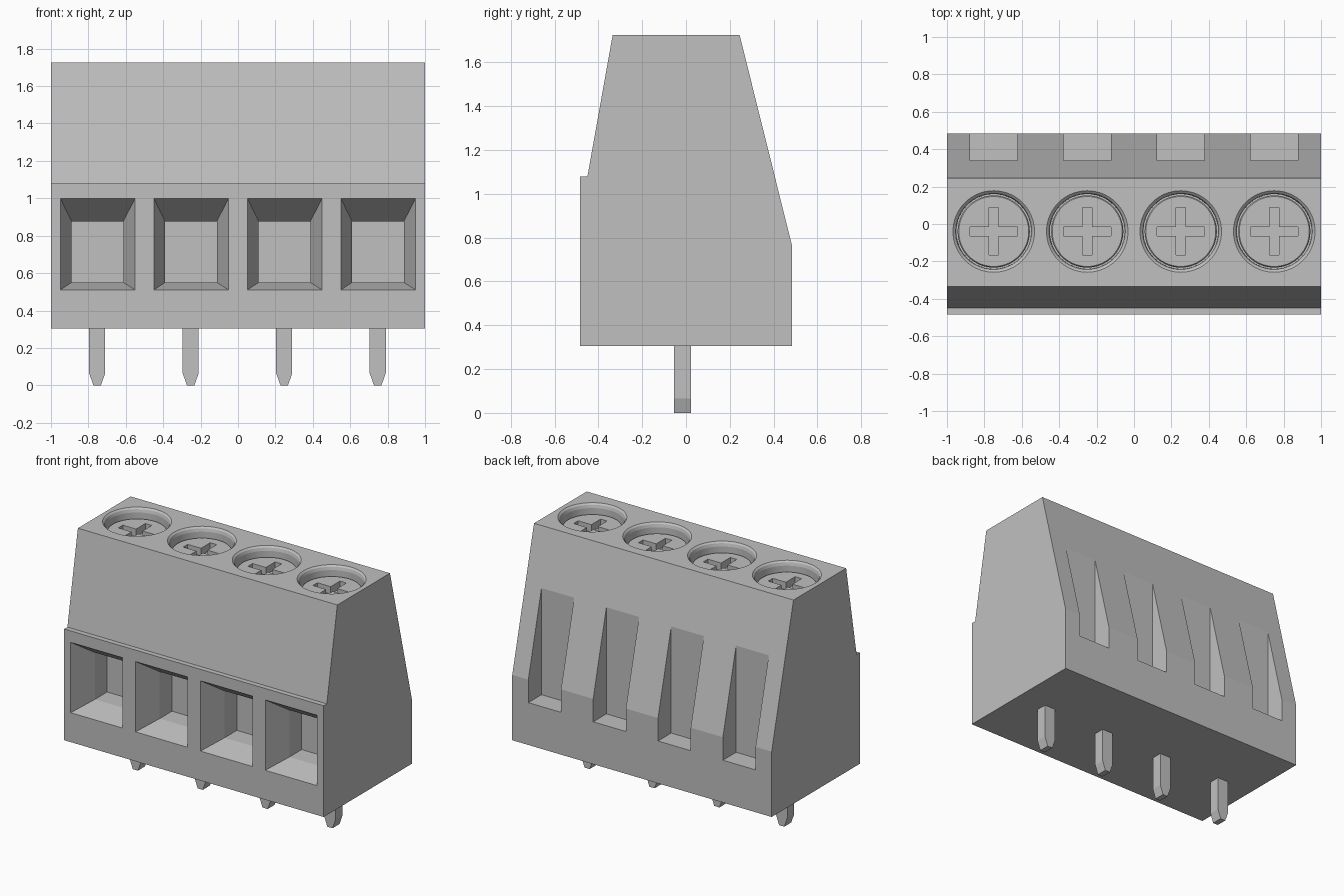
import bpy, bmesh, math

cube = bpy.data.objects.get("Cube")
if cube:
    bpy.data.objects.remove(cube, do_unlink=True)

grey = bpy.data.materials.new("plain grey")
grey.use_nodes = True
COL = (0.53, 0.53, 0.53, 1)
grey.diffuse_color = COL
grey.node_tree.nodes["Principled BSDF"].inputs["Base Color"].default_value = COL

POLES = [-0.75, -0.25, 0.25, 0.75]
SCREW_Y = -0.04


def make(name, lofts):
    """One object from several closed lofts; each loft is a list of point rings."""
    bm = bmesh.new()
    for rings in lofts:
        vs = [[bm.verts.new(p) for p in ring] for ring in rings]
        n = len(vs[0])
        for a, b in zip(vs, vs[1:]):
            for i in range(n):
                j = (i + 1) % n
                bm.faces.new((a[i], a[j], b[j], b[i]))
        bm.faces.new(vs[0][::-1])
        bm.faces.new(vs[-1])
    bmesh.ops.recalc_face_normals(bm, faces=bm.faces[:])
    me = bpy.data.meshes.new(name)
    bm.to_mesh(me)
    bm.free()
    me.materials.append(grey)
    ob = bpy.data.objects.new(name, me)
    bpy.context.collection.objects.link(ob)
    return ob


def activate(ob):
    bpy.ops.object.select_all(action='DESELECT')
    ob.select_set(True)
    bpy.context.view_layer.objects.active = ob


def cut(ob, cutter):
    """Subtract the cutter and discard it."""
    cutter.hide_render = True
    mod = ob.modifiers.new("cut", 'BOOLEAN')
    mod.operation = 'DIFFERENCE'
    mod.solver = 'EXACT'
    mod.object = cutter
    activate(ob)
    bpy.ops.object.modifier_apply(modifier=mod.name)
    bpy.data.objects.remove(cutter, do_unlink=True)


def smooth(ob, degrees):
    activate(ob)
    bpy.ops.object.shade_smooth_by_angle(angle=math.radians(degrees))


def circle(x, r, z, n=64):
    return [(x + r * math.cos(2 * math.pi * i / n),
             SCREW_Y + r * math.sin(2 * math.pi * i / n), z) for i in range(n)]


def rect_xz(x0, x1, z0, z1, y):
    return [(x0, y, z0), (x1, y, z0), (x1, y, z1), (x0, y, z1)]


# Housing: side profile extruded across the width
profile = [(-0.485, 0.305), (0.485, 0.305), (0.485, 0.76), (0.245, 1.725),
           (-0.335, 1.725), (-0.45, 1.08), (-0.485, 1.08)]
housing = make("housing", [[[(x, y, z) for y, z in profile] for x in (-1, 1)]])

# Wire entries: tapered funnel followed by a straight pocket
entries = []
for x in POLES:
    outer = (x - 0.2, x + 0.2, 0.51, 1.0)
    inner = (x - 0.14, x + 0.137, 0.55, 0.877)
    entries.append([rect_xz(*outer, -0.6), rect_xz(*outer, -0.485),
                    rect_xz(*inner, -0.305), rect_xz(*inner, -0.17)])
cut(housing, make("entry_cutter", entries))

# Screw wells with a rounded lip
cut(housing, make("well_cutter", [
    [circle(x, 0.218, 1.8), circle(x, 0.218, 1.725), circle(x, 0.207, 1.715),
     circle(x, 0.201, 1.695), circle(x, 0.2, 1.58)] for x in POLES]))

# Open slots in the sloping back
cut(housing, make("slot_cutter", [
    [rect_xz(x - 0.126, x + 0.126, 0.60, 1.5, y) for y in (0.34, 0.6)]
    for x in POLES]))
smooth(housing, 12)

# Screws with cross recesses
L, W = 0.127, 0.025
cross = [(W, -L), (W, -W), (L, -W), (L, W), (W, W), (W, L),
         (-W, L), (-W, W), (-L, W), (-L, -W), (-W, -W), (-W, -L)]
for i, x in enumerate(POLES, 1):
    screw = make(f"screw_{i}", [[circle(x, 0.193, 1.57), circle(x, 0.193, 1.648),
                                 circle(x, 0.187, 1.657)]])
    cut(screw, make("cross_cutter", [[[(x + a, SCREW_Y + b, z) for a, b in cross]
                                      for z in (1.605, 1.7)]]))
    smooth(screw, 30)

# Solder pins with tapered tips
for i, x in enumerate(POLES, 1):
    x -= 0.003
    tip = [(-0.02, 0), (0.02, 0), (0.043, 0.065), (0.043, 0.32),
           (-0.043, 0.32), (-0.043, 0.065)]
    make(f"pin_{i}", [[[(x + a, y, z) for a, z in tip] for y in (-0.055, 0.022)]])
